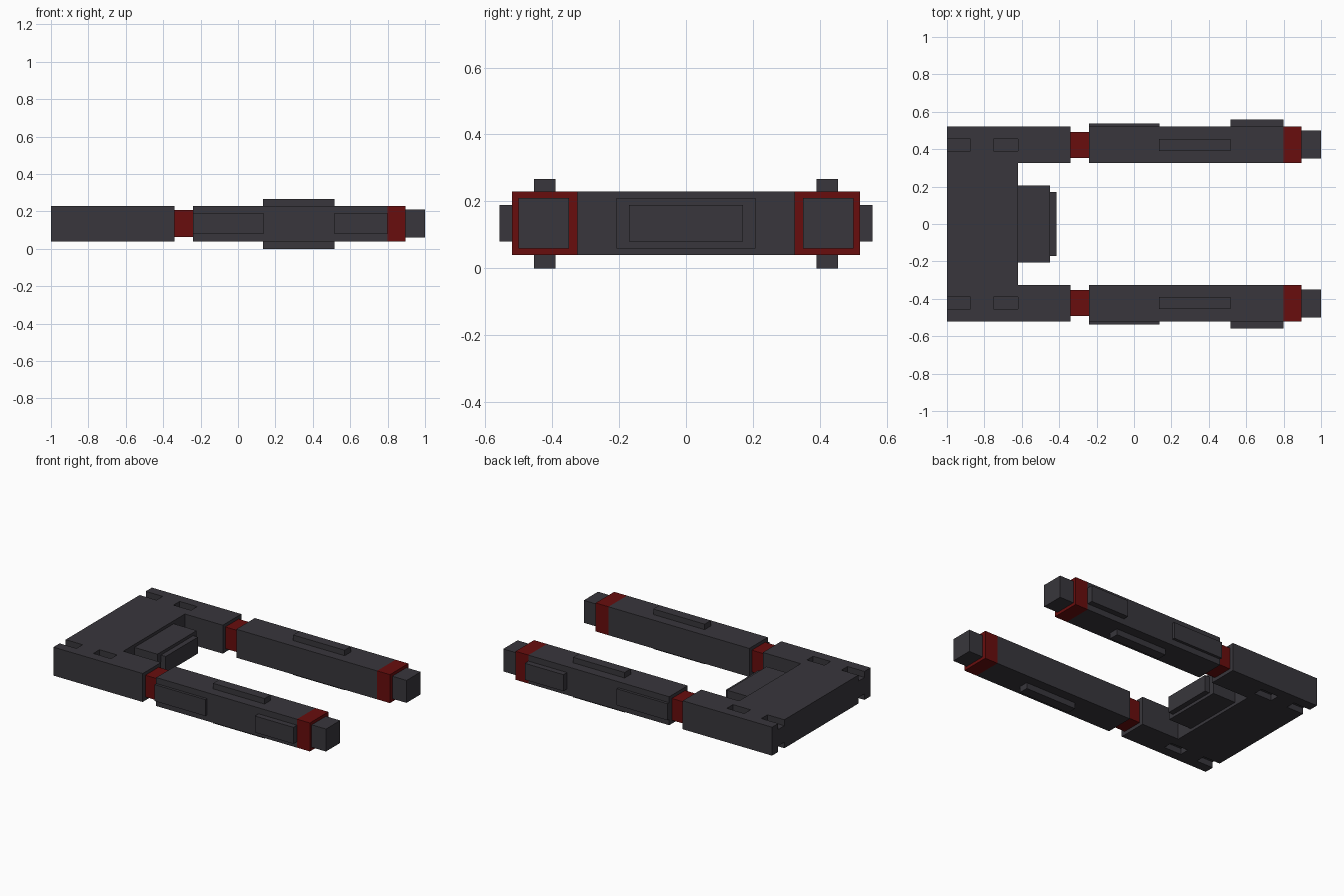
import bpy, bmesh

if "Cube" in bpy.data.objects:
    bpy.data.objects.remove(bpy.data.objects["Cube"])


def material(name, rgb):
    m = bpy.data.materials.new(name)
    m.diffuse_color = (*rgb, 1.0)
    m.use_nodes = True
    m.node_tree.nodes["Principled BSDF"].inputs["Base Color"].default_value = m.diffuse_color
    return m


GREY = material("dark grey", (0.040, 0.037, 0.045))
RED = material("dark red", (0.140, 0.004, 0.004))


def finish(bm, name, mat):
    bmesh.ops.recalc_face_normals(bm, faces=bm.faces)
    me = bpy.data.meshes.new(name)
    bm.to_mesh(me)
    bm.free()
    me.materials.append(mat)
    ob = bpy.data.objects.new(name, me)
    bpy.context.collection.objects.link(ob)
    return ob


def add_box(bm, x, y, z):
    verts = bmesh.ops.create_cube(bm, size=1)["verts"]
    for v in verts:
        for i, (a, b) in enumerate((x, y, z)):
            v.co[i] = (a + b) / 2 + v.co[i] * (b - a)


def box(name, mat, x, y, z):
    bm = bmesh.new()
    add_box(bm, x, y, z)
    return finish(bm, name, mat)


# U-shaped base, extruded from its outline
outline = [(-1, -.52), (-.34, -.52), (-.34, -.325), (-.62, -.325),
           (-.62, .325), (-.34, .325), (-.34, .52), (-1, .52)]
bm = bmesh.new()
face = bm.faces.new([bm.verts.new((x, y, .04)) for x, y in outline])
ext = bmesh.ops.extrude_face_region(bm, geom=[face])["geom"]
bmesh.ops.translate(bm, vec=(0, 0, .19),
                    verts=[g for g in ext if isinstance(g, bmesh.types.BMVert)])
base = finish(bm, "base_frame", GREY)

# Slots cut in the top and bottom of the base
bm = bmesh.new()
for y in ((-.455, -.39), (.39, .455)):
    for x in ((-1.05, -.875), (-.75, -.62)):
        for z in ((-.02, .08), (.19, .29)):
            add_box(bm, x, y, z)
cutter = finish(bm, "slot_cutter", GREY)
cutter.hide_render = True
cutter.hide_viewport = True
mod = base.modifiers.new("slots", "BOOLEAN")
mod.operation = "DIFFERENCE"
mod.solver = "EXACT"
mod.object = cutter

# Stepped block between the arms
box("centre_block", GREY, (-.62, -.45), (-.207, .207), (.06, .21))
box("centre_plate", GREY, (-.45, -.415), (-.17, .17), (.08, .19))

# Two mirrored arms: part, colour, x, y (right-hand positive), z ranges
parts = [
    ("arm_joint", RED, (-.34, -.24), (.352, .492), (.063, .208)),
    ("arm_beam", GREY, (-.24, .80), (.325, .52), (.04, .23)),
    ("arm_band", RED, (.80, .895), (.325, .52), (.04, .23)),
    ("arm_tip", GREY, (.895, 1.0), (.35, .50), (.06, .21)),
    ("arm_inner_side_plate", GREY, (-.24, .135), (.52, .538), (.08, .19)),
    ("arm_outer_side_plate", GREY, (.515, .80), (.52, .558), (.08, .19)),
    ("arm_top_rail", GREY, (.135, .515), (.39, .455), (.23, .267)),
    ("arm_bottom_rail", GREY, (.135, .515), (.39, .455), (0, .04)),
]
for side, s in (("front", -1), ("back", 1)):
    for name, mat, x, y, z in parts:
        box(f"{side}_{name}", mat, x, tuple(sorted((s * y[0], s * y[1]))), z)
